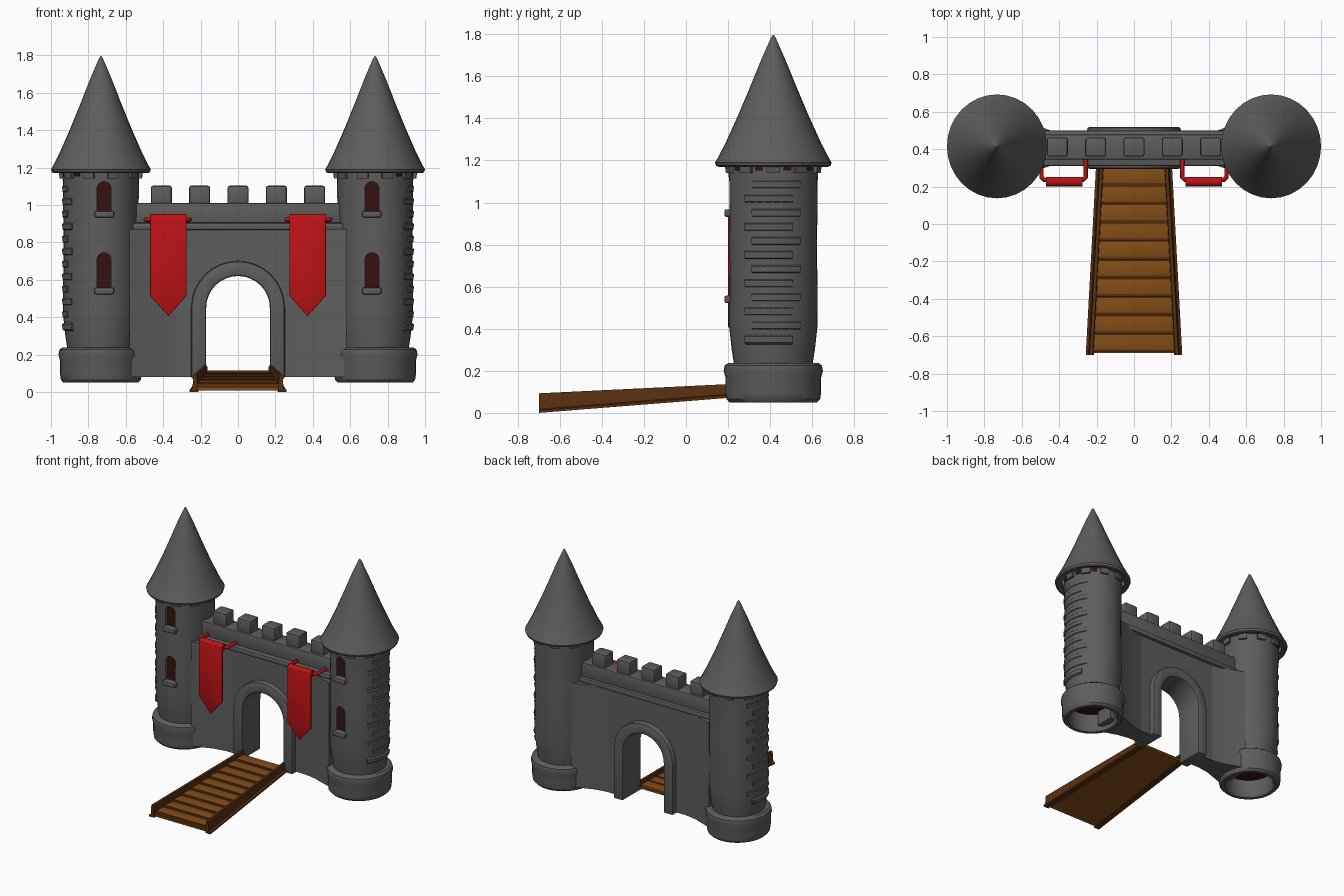
import bpy, bmesh
from math import pi, sin, cos, radians
from mathutils import Vector

cube = bpy.data.objects.get("Cube")
if cube:
    bpy.data.objects.remove(cube, do_unlink=True)


def material(name, rgb):
    m = bpy.data.materials.new(name)
    m.use_nodes = True
    m.diffuse_color = (*rgb, 1)
    m.node_tree.nodes["Principled BSDF"].inputs["Base Color"].default_value = (*rgb, 1)
    return m


STONE = material("grey stone", (0.11, 0.11, 0.11))
RED = material("banner red", (0.5, 0.006, 0.008))
WOOD = material("plank wood", (0.23, 0.075, 0.008))
RAIL = material("dark wood", (0.10, 0.03, 0.006))
DARK = material("dark interior", (0.035, 0.006, 0.006))

TX, TY = 0.733, 0.415   # tower centre


def smooth(ob, angle=35):
    bpy.ops.object.select_all(action='DESELECT')
    ob.select_set(True)
    bpy.context.view_layer.objects.active = ob
    bpy.ops.object.shade_smooth_by_angle(angle=radians(angle))


def finish(name, bm, mat, bevel=0, side=1):
    """Mirror to the wanted side, soften the edges and make an object."""
    for v in bm.verts:
        v.co.x *= side
    bmesh.ops.recalc_face_normals(bm, faces=bm.faces)
    if bevel:
        edges = [e for e in bm.edges if len(e.link_faces) == 2 and e.calc_face_angle() > 0.6]
        bmesh.ops.bevel(bm, geom=edges, offset=bevel, segments=2, profile=0.5, affect='EDGES')
    me = bpy.data.meshes.new(name)
    bm.to_mesh(me)
    bm.free()
    me.materials.append(mat)
    ob = bpy.data.objects.new(name, me)
    bpy.context.collection.objects.link(ob)
    smooth(ob)
    return ob


def loft(name, rings, mat, bevel=0, side=1):
    """Skin between equal rings of points and cap both ends."""
    bm = bmesh.new()
    rows = [[bm.verts.new(p) for p in ring] for ring in rings]
    n = len(rows[0])
    for a, b in zip(rows, rows[1:]):
        for i in range(n):
            j = (i + 1) % n
            bm.faces.new((a[i], a[j], b[j], b[i]))
    bm.faces.new(rows[0])
    bm.faces.new(rows[-1])
    return finish(name, bm, mat, bevel, side)


def slab(name, outline, y0, y1, mat, bevel=0, side=1):
    """Front outline (x, z) extruded along y."""
    return loft(name, [[(x, y, z) for x, z in outline] for y in (y0, y1)], mat, bevel, side)


def box(name, x0, x1, y0, y1, z0, z1, mat, bevel=0, side=1):
    return slab(name, [(x0, z0), (x1, z0), (x1, z1), (x0, z1)], y0, y1, mat, bevel, side)


def around(r, a, z):
    return (TX + r * cos(a), TY + r * 1.04 * sin(a), z)


def turned(name, profile, mat, side, n=32):
    """Stack of horizontal circles on the tower axis, (radius, z)."""
    return loft(name, [[around(r, 2 * pi * i / n, z) for i in range(n)]
                       for r, z in profile], mat, 0, side)


def swept(name, section, a0, a1, n, mat, side, bevel=0):
    """Closed (radius, z) section swept part of the way round the tower."""
    return loft(name, [[around(r, a0 + (a1 - a0) * i / n, z) for r, z in section]
                       for i in range(n + 1)], mat, bevel, side)


def arch(half, z0, spring, n=16):
    """Round-headed outline, from one foot over the top to the other."""
    head = [(half * cos(pi * i / n), spring + half * sin(pi * i / n)) for i in range(n + 1)]
    return [(half, z0)] + head + [(-half, z0)]


# Curtain wall with gate opening
opening = arch(0.18, 0.08, 0.445)
slab("curtain_wall", [(0.62, 0.08), (0.62, 0.9), (-0.62, 0.9), (-0.62, 0.08)] + opening[::-1],
     0.335, 0.475, STONE)
outer, inner = arch(0.25, 0.07, 0.45), arch(0.17, 0.07, 0.45)
slab("gate_surround", outer + inner[::-1], 0.295, 0.518, STONE, 0.012)
box("wall_ledge", -0.58, 0.58, 0.31, 0.5, 0.865, 0.905, STONE, 0.012)
slab("parapet", [(-0.58, 0.89), (0.58, 0.89), (0.58, 1.01), (-0.58, 1.01)], 0.345, 0.478, STONE, 0.008)
for i in range(5):
    x = (i - 2) * 0.205
    box(f"merlon_{i + 1}", x - 0.056, x + 0.056, 0.36, 0.463, 0.99, 1.103, STONE, 0.012)


def build_tower(side, label):
    # Body with recessed windows
    body = turned(label + "tower_body", [(0.175, 0.2), (0.19, 0.3), (0.203, 0.42), (0.2, 0.8),
                                         (0.203, 1.1), (0.206, 1.2)], STONE, side)
    for part, z0, z1 in (("lower", 0.555, 0.745), ("upper", 0.965, 1.125)):
        hole = [(x + 0.716, z) for x, z in arch(0.038, z0, z1 - 0.038, 8)]
        cutter = slab("window_cutter", hole, 0.1, 0.24, STONE, 0, side)
        cutter.hide_render = True
        mod = body.modifiers.new("window", 'BOOLEAN')
        mod.operation, mod.solver, mod.object = 'DIFFERENCE', 'EXACT', cutter
        bpy.context.view_layer.objects.active = body
        bpy.ops.object.modifier_apply(modifier="window")
        bpy.data.objects.remove(cutter, do_unlink=True)
        slab(f"{label}{part}_window", hole, 0.232, 0.239, DARK, 0, side)
        box(f"{label}{part}_sill", 0.663, 0.768, 0.182, 0.24, z0 - 0.033, z0 + 0.003, STONE, 0.01, side)
    smooth(body)

    # Foot ring, open underneath
    foot = [(0.17, 0.238), (0.205, 0.238), (0.222, 0.226), (0.227, 0.2), (0.219, 0.17),
            (0.219, 0.1), (0.214, 0.065), (0.2, 0.05), (0.175, 0.05), (0.165, 0.07)]
    swept(label + "tower_foot", foot, 0, 2 * pi, 32, STONE, side)
    turned(label + "tower_floor", [(0.168, 0.188), (0.168, 0.195)], DARK, side)

    # Roof
    turned(label + "tower_roof", [(0.2, 1.185), (0.25, 1.17), (0.262, 1.175), (0.267, 1.19),
                                  (0.255, 1.21), (0.22, 1.28), (0.163, 1.41), (0.11, 1.54),
                                  (0.055, 1.68), (0.01, 1.785), (0.002, 1.797)], STONE, side)

    # Brackets and slits under the eaves
    for i in range(10):
        a = 2 * pi * i / 10
        swept(f"{label}bracket_{i + 1}", [(0.19, 1.14), (0.22, 1.14), (0.226, 1.185), (0.19, 1.185)],
              a - 0.14, a + 0.14, 2, STONE, side)
    for a in (-0.9, -0.32, 0.32, 0.9):
        swept(label + "eaves_slit", [(0.2, 1.152), (0.209, 1.152), (0.21, 1.18), (0.2, 1.18)],
              a - 0.09, a + 0.09, 2, DARK, side)

    # Weathered stone courses on the outer face
    for i in range(12):
        z = 0.32 + i * 0.067
        shift = 0.2 * (i % 2)
        swept(f"{label}stone_course_{i + 1}", [(0.185, z), (0.206, z + 0.014), (0.208, z + 0.042),
                                              (0.185, z + 0.058)], -0.7 + shift, 0.45 + shift, 6, STONE, side)

    # Wall thickening where it meets the tower
    plan = [(0.3, 0.34), (0.42, 0.32), (0.58, 0.265), (0.58, 0.55), (0.42, 0.49), (0.3, 0.47)]
    loft(label + "wall_flare", [[(x, y, z) for x, y in plan] for z in (0.08, 0.87)], STONE, 0, side)

    # Banner on its bent rod
    slab(label + "banner", [(0.275, 0.93), (0.47, 0.93), (0.47, 0.515), (0.372, 0.405), (0.275, 0.515)],
         0.2, 0.214, RED, 0.003, side)
    ring = [(0.226 + 0.026 * cos(i * pi / 6), 0.925 + 0.026 * sin(i * pi / 6)) for i in range(12)]
    loft(label + "banner_roll", [[(x, y, z) for y, z in ring] for x in (0.275, 0.47)], RED, 0, side)
    path = [(0.258, 0.36), (0.258, 0.25), (0.272, 0.236), (0.48, 0.236), (0.494, 0.25), (0.494, 0.36)]
    cu = bpy.data.curves.new(label + "banner_rod", 'CURVE')
    cu.dimensions, cu.bevel_depth, cu.bevel_resolution, cu.use_fill_caps = '3D', 0.012, 2, True
    sp = cu.splines.new('POLY')
    sp.points.add(len(path) - 1)
    for p, (x, y) in zip(sp.points, path):
        p.co = (x * side, y, 0.922, 1)
    cu.materials.append(RED)
    rod = bpy.data.objects.new(label + "banner_rod", cu)
    bpy.context.collection.objects.link(rod)


build_tower(1, "left_")
build_tower(-1, "right_")


# Drawbridge, sloping down and widening away from the gate
NEAR, FAR = 0.31, -0.7


def bridge(y):
    """Half width and underside height at a distance along the bridge."""
    t = (NEAR - y) / (NEAR - FAR)
    return 0.195 + 0.055 * t, 0.08 * (1 - t)


def cross(y, low, high, inset):
    w, z = bridge(y)
    w -= inset
    return [(-w, y, z + low), (w, y, z + low), (w, y, z + high), (-w, y, z + high)]


loft("bridge_deck", [cross(NEAR, 0.006, 0.02, 0.02), cross(FAR + 0.01, 0.006, 0.02, 0.02)], WOOD)
count = 10
step = (NEAR - FAR - 0.02) / count
for i in range(count):
    y = NEAR - i * step
    loft(f"bridge_plank_{i + 1}", [cross(y - 0.008, 0.01, 0.034, 0.03),
                                   cross(y - step + 0.006, 0.01, 0.04, 0.03)], WOOD, 0.003)
    loft(f"bridge_batten_{i + 1}", [cross(y - step + 0.009, 0.015, 0.043, 0.028),
                                    cross(y - step - 0.004, 0.015, 0.043, 0.028)], RAIL)
for side, label in ((1, "left_"), (-1, "right_")):
    rings = []
    for y, height in ((NEAR, 0.062), (FAR, 0.093)):
        w, z = bridge(y)
        rings.append([(w - 0.035, y, z), (w + 0.008, y, z), (w + 0.008, y, z + 0.012),
                      (w - 0.006, y, z + 0.018), (w - 0.012, y, z + height), (w - 0.03, y, z + height)])
    loft(label + "bridge_rail", rings, RAIL, 0, side)
